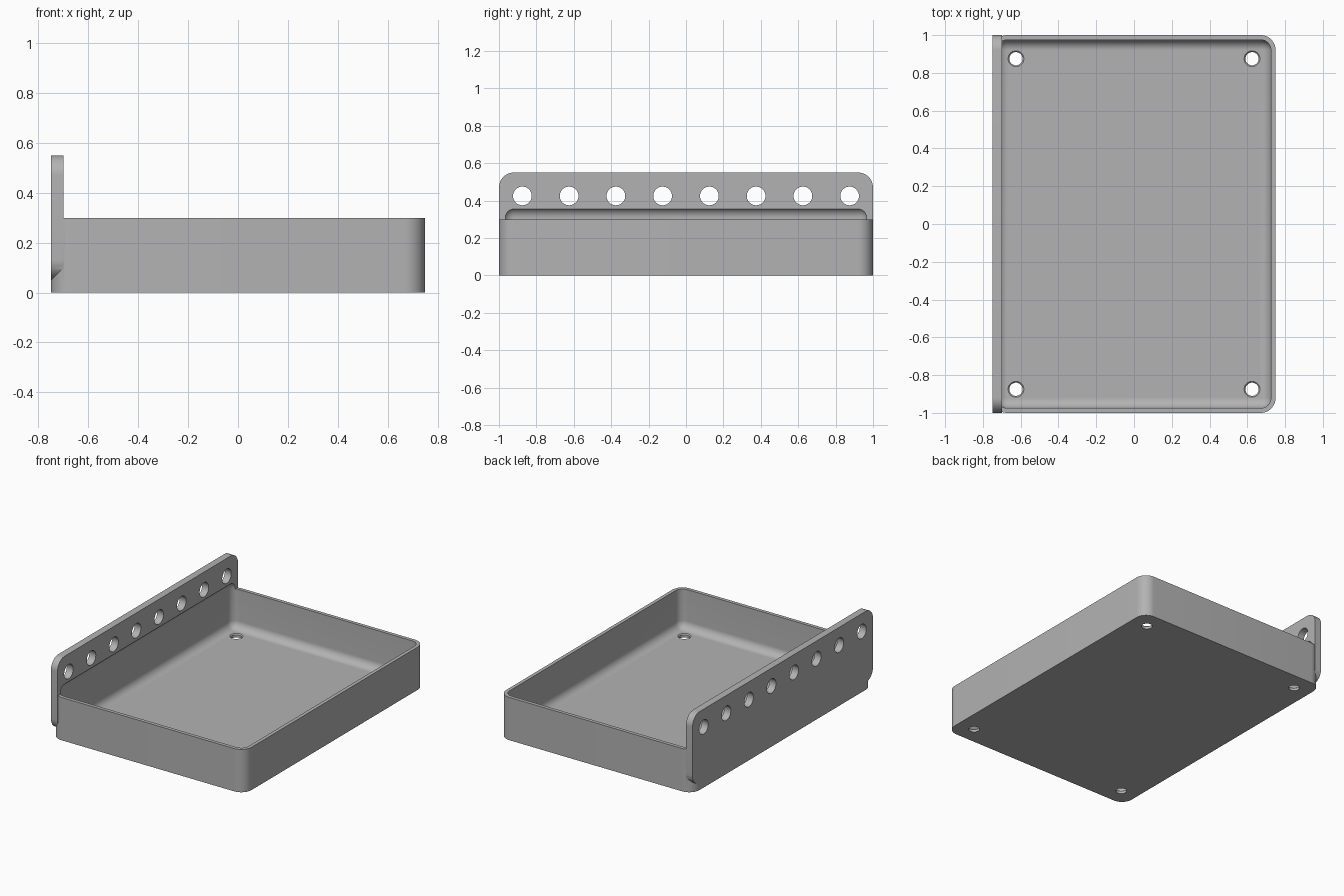
import bpy, bmesh, math
from mathutils import Matrix, Vector

if "Cube" in bpy.data.objects:
    bpy.data.objects.remove(bpy.data.objects["Cube"], do_unlink=True)

grey = bpy.data.materials.new("light grey")
grey.use_nodes = True
grey.diffuse_color = (0.45, 0.45, 0.45, 1)
grey.node_tree.nodes["Principled BSDF"].inputs["Base Color"].default_value = grey.diffuse_color

WALL, CORNER = 0.025, 0.08


def to_object(name, bm):
    mesh = bpy.data.meshes.new(name)
    bm.to_mesh(mesh)
    bm.free()
    mesh.materials.append(grey)
    ob = bpy.data.objects.new(name, mesh)
    bpy.context.collection.objects.link(ob)
    return ob


def rounded_box(name, low, high, radius, axis=None):
    """Box with edges along one axis (or all edges) rounded."""
    low, high = Vector(low), Vector(high)
    bm = bmesh.new()
    bmesh.ops.create_cube(bm, size=1, matrix=Matrix.Translation((low + high) / 2)
                          @ Matrix.Diagonal((*(high - low), 1)))
    edges = [e for e in bm.edges if axis is None
             or abs((e.verts[0].co - e.verts[1].co)[axis]) > 1e-4]
    bmesh.ops.bevel(bm, geom=edges, offset=radius, offset_type='OFFSET',
                    segments=12, profile=0.5, affect='EDGES')
    return to_object(name, bm)


def round_cutter(name, places, r1, r2, depth, turn=Matrix()):
    """Set of identical cylinders or cones."""
    bm = bmesh.new()
    for p in places:
        bmesh.ops.create_cone(bm, cap_ends=True, segments=48, radius1=r1, radius2=r2,
                              depth=depth, matrix=Matrix.Translation(p) @ turn)
    return to_object(name, bm)


def combine(target, other, operation):
    mod = target.modifiers.new(operation, 'BOOLEAN')
    mod.operation, mod.object, mod.solver = operation, other, 'EXACT'
    graph = bpy.context.evaluated_depsgraph_get()
    result = bpy.data.meshes.new_from_object(target.evaluated_get(graph))
    target.modifiers.clear()
    target.data = result
    bpy.data.objects.remove(other, do_unlink=True)


# Tray block with rounded upright corners, joined to the tall side plate
tray = rounded_box("tray_with_side_plate", (-0.75, -1, 0), (0.75, 1, 0.3), CORNER, axis=2)
plate = rounded_box("side_plate", (-0.75, -1, 0.05), (-0.70, 1, 0.55), CORNER, axis=0)
combine(tray, plate, 'UNION')

# Hollow, which also scoops a shallow recess into the plate
hollow = rounded_box("hollow", (-0.75 + WALL, -1 + WALL, WALL),
                     (0.75 - WALL, 1 - WALL, 0.364), CORNER - WALL)
combine(tray, hollow, 'DIFFERENCE')

# Row of holes along the plate
row = [(-0.725, -0.875 + 0.25 * i, 0.425) for i in range(8)]
combine(tray, round_cutter("plate_holes", row, 0.05, 0.05, 0.2,
                           Matrix.Rotation(math.pi / 2, 4, 'Y')), 'DIFFERENCE')

# Floor holes with a widened upper edge
corners = [(x, y) for x in (-0.625, 0.625) for y in (-0.875, 0.875)]
combine(tray, round_cutter("floor_holes", [(x, y, 0) for x, y in corners],
                           0.035, 0.035, 0.2), 'DIFFERENCE')
combine(tray, round_cutter("floor_hole_edges", [(x, y, 0.025) for x, y in corners],
                           0.032, 0.052, 0.02), 'DIFFERENCE')

# Smooth rounds, crisp edges
bpy.ops.object.select_all(action='DESELECT')
tray.select_set(True)
bpy.context.view_layer.objects.active = tray
bpy.ops.object.shade_smooth_by_angle(angle=math.radians(30))
